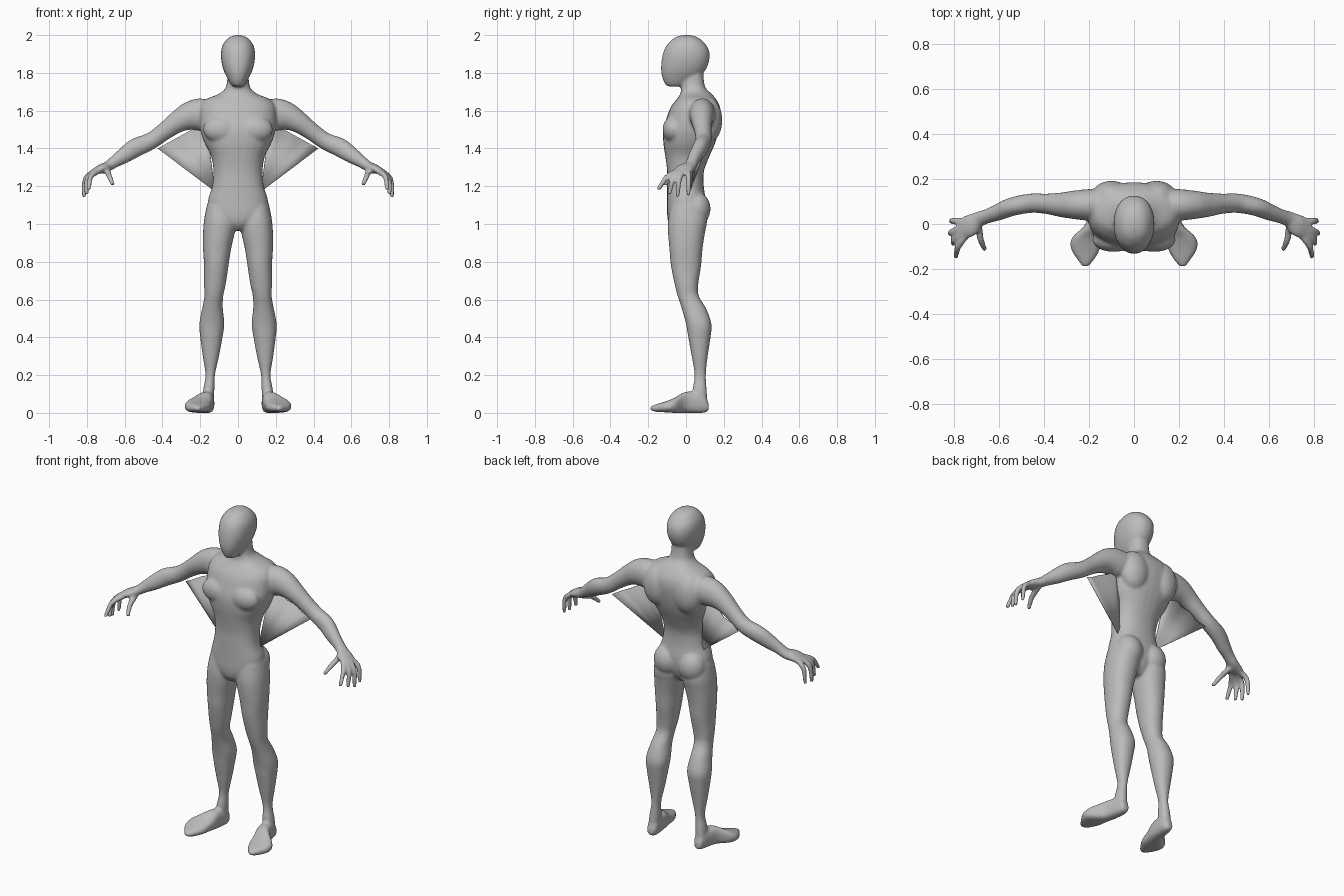
import bpy
import bmesh
from math import cos, sin, pi, copysign
from mathutils import Vector, Matrix

cube = bpy.data.objects.get("Cube")
if cube:
    bpy.data.objects.remove(cube, do_unlink=True)


def make_material(name, value):
    material = bpy.data.materials.new(name)
    material.use_nodes = True
    color = (value, value, value, 1)
    material.diffuse_color = color
    material.node_tree.nodes["Principled BSDF"].inputs["Base Color"].default_value = color
    return material


def smooth_rows(rows, steps=4):
    """Catmull-Rom interpolation of a table of cross-section values."""
    result = []
    last = len(rows) - 1
    for i in range(last):
        before, start = rows[max(i - 1, 0)], rows[i]
        end, after = rows[i + 1], rows[min(i + 2, last)]
        for k in range(steps):
            t = k / steps
            result.append([
                b + (c - a) * t / 2 + (a - 2.5 * b + 2 * c - d / 2) * t * t
                + (1.5 * (b - c) + (d - a) / 2) * t ** 3
                for a, b, c, d in zip(before, start, end, after)])
    result.append(list(rows[last]))
    return result


def skin(bm, rings):
    """Close a stack of equal rings of points into a solid."""
    loops = [[bm.verts.new(p) for p in ring] for ring in rings]
    count = len(loops[0])
    for low, high in zip(loops, loops[1:]):
        for i in range(count):
            j = (i + 1) % count
            bm.faces.new((low[i], low[j], high[j], high[i]))
    bm.faces.new(loops[0][::-1])
    bm.faces.new(loops[-1])


def outline(power, count=28):
    """Unit superellipse; higher powers are boxier."""
    points = []
    for i in range(count):
        a = 2 * pi * i / count
        points.append([copysign(abs(f) ** (2 / power), f) for f in (cos(a), sin(a))])
    return points


def stack(bm, rows, side=1, axis="z", power=2.2):
    """Sections given as position, low and high x, low and high depth."""
    rings = []
    for pos, x0, x1, d0, d1 in smooth_rows(rows):
        ring = []
        for u, v in outline(power):
            x = side * ((x0 + x1) / 2 + u * (x1 - x0) / 2)
            d = (d0 + d1) / 2 + v * (d1 - d0) / 2
            ring.append((x, d, pos) if axis == "z" else (x, pos, d))
        rings.append(ring)
    skin(bm, rings)


def limb(bm, rows, side=1):
    """Sections along a path: x, y, z, thickness radius, width radius."""
    rows = smooth_rows(rows)
    centers = [Vector((side * r[0], r[1], r[2])) for r in rows]
    rings = []
    for i, row in enumerate(rows):
        tangent = (centers[min(i + 1, len(rows) - 1)] - centers[max(i - 1, 0)]).normalized()
        across = Vector((0, 1, 0))
        across = (across - tangent * across.dot(tangent)).normalized()
        up = tangent.cross(across)
        rings.append([centers[i] + up * u * row[3] + across * v * row[4]
                      for u, v in outline(2)])
    skin(bm, rings)


def muscle(bm, center, radii, side):
    place = Matrix.Translation((side * center[0], center[1], center[2]))
    bmesh.ops.create_uvsphere(bm, u_segments=24, v_segments=16, radius=1,
                              matrix=place @ Matrix.Diagonal((*radii, 1)))


def finish(bm, name, material):
    bmesh.ops.recalc_face_normals(bm, faces=bm.faces)
    mesh = bpy.data.meshes.new(name)
    bm.to_mesh(mesh)
    bm.free()
    mesh.materials.append(material)
    mesh.shade_smooth()
    obj = bpy.data.objects.new(name, mesh)
    bpy.context.scene.collection.objects.link(obj)
    return obj


def symmetric(rows):
    return [(z, -w, w, front, back) for z, w, front, back in rows]


# Torso and neck: height, half width, front, back
torso = [(.965, .03, -.06, .05), (1, .09, -.09, .08), (1.05, .15, -.1, .1),
         (1.12, .16, -.1, .105), (1.2, .137, -.1, .094), (1.28, .13, -.1, .095),
         (1.36, .143, -.11, .125), (1.43, .178, -.12, .155), (1.5, .2, -.12, .175),
         (1.57, .205, -.1, .185), (1.62, .2, -.08, .18), (1.66, .17, -.05, .16),
         (1.69, .1, -.03, .135), (1.73, .062, -.025, .1), (1.83, .055, -.02, .09)]
# Head
head = [(1.728, .025, -.095, -.02), (1.74, .038, -.11, .01), (1.77, .056, -.124, .055),
        (1.81, .075, -.132, .1), (1.86, .088, -.13, .122), (1.91, .09, -.12, .124),
        (1.95, .08, -.1, .105), (1.985, .052, -.062, .067), (2, .015, -.02, .025)]
# Leg: height, inner, outer, front, back
leg = [(1.1, .02, .165, -.08, .1), (1.02, .008, .18, -.095, .112),
       (.95, .018, .185, -.095, .1), (.87, .036, .185, -.088, .088),
       (.78, .05, .18, -.08, .08), (.68, .065, .18, -.06, .065),
       (.62, .078, .178, -.045, .068), (.55, .08, .19, -.022, .108),
       (.47, .072, .205, 0, .135), (.4, .082, .2, .012, .13),
       (.3, .1, .187, .03, .115), (.2, .122, .172, .045, .105),
       (.12, .125, .185, .035, .11), (.03, .13, .19, .04, .115)]
# Foot: depth, inner, outer, sole, top
foot = [(.12, .14, .18, .012, .05), (.09, .125, .19, 0, .1), (0, .13, .215, 0, .112),
        (-.06, .14, .275, 0, .08), (-.11, .15, .28, .003, .06),
        (-.16, .178, .25, .006, .045), (-.19, .205, .228, .014, .034)]
# Arm and palm
arm = [(.12, .09, 1.58, .07, .07), (.2, .085, 1.58, .085, .07),
       (.26, .085, 1.57, .075, .064), (.32, .085, 1.54, .058, .055),
       (.39, .09, 1.49, .047, .045), (.46, .092, 1.44, .045, .043),
       (.54, .077, 1.405, .05, .041), (.6, .053, 1.365, .043, .037),
       (.65, .035, 1.332, .033, .032), (.69, .02, 1.305, .027, .036),
       (.73, -.008, 1.29, .024, .05), (.77, -.022, 1.275, .013, .042)]
# Fingers and thumb: base, knuckle and tip
digits = [((.69, 0, 1.28), (.68, -.07, 1.25), (.66, -.115, 1.205)),
          ((.74, -.045, 1.28), (.78, -.1, 1.25), (.79, -.148, 1.18)),
          ((.75, -.03, 1.283), (.797, -.07, 1.24), (.803, -.088, 1.155)),
          ((.75, -.01, 1.283), (.807, -.035, 1.24), (.815, -.045, 1.143)),
          ((.74, .01, 1.283), (.8, .014, 1.245), (.812, .012, 1.15))]

bm = bmesh.new()
stack(bm, symmetric(torso), power=2.3)
stack(bm, symmetric(head))
for side in (1, -1):
    stack(bm, leg, side)
    stack(bm, foot, side, axis="y", power=2.6)
    limb(bm, arm, side)
    for base, knuckle, tip in digits:
        limb(bm, [(*base, .016, .016), (*knuckle, .015, .015), (*tip, .011, .011)], side)
    # Chest, shoulder blade and buttock
    muscle(bm, (.09, -.07, 1.5), (.095, .054, .07), side)
    muscle(bm, (.1, .12, 1.55), (.09, .072, .12), side)
    muscle(bm, (.083, .055, 1.08), (.08, .075, .09), side)
body = finish(bm, "body", make_material("body grey", .5))

# Fuse the parts into one continuous skin
remesh = body.modifiers.new("fuse", "REMESH")
remesh.mode = "VOXEL"
remesh.voxel_size = .008
remesh.use_smooth_shade = True
soften = body.modifiers.new("soften", "SMOOTH")
soften.factor = .5
soften.iterations = 6

# Pleated webs between the arms and the waist
web_grey = make_material("web grey", .5)
for side, name in ((1, "left_web"), (-1, "right_web")):
    bm = bmesh.new()
    waist = bm.verts.new((side * .12, .02, 1.17))
    armpit = Vector((.17, .07, 1.54))
    elbow = Vector((.425, .09, 1.4))
    edge = []
    for i in range(6):
        p = armpit.lerp(elbow, i / 5)
        edge.append(bm.verts.new((side * p.x, p.y + (.015 if i % 2 else 0), p.z)))
    for a, b in zip(edge, edge[1:]):
        bm.faces.new((waist, a, b))
    web = finish(bm, name, web_grey)
    thickness = web.modifiers.new("thickness", "SOLIDIFY")
    thickness.thickness = .004
    thickness.offset = 0
